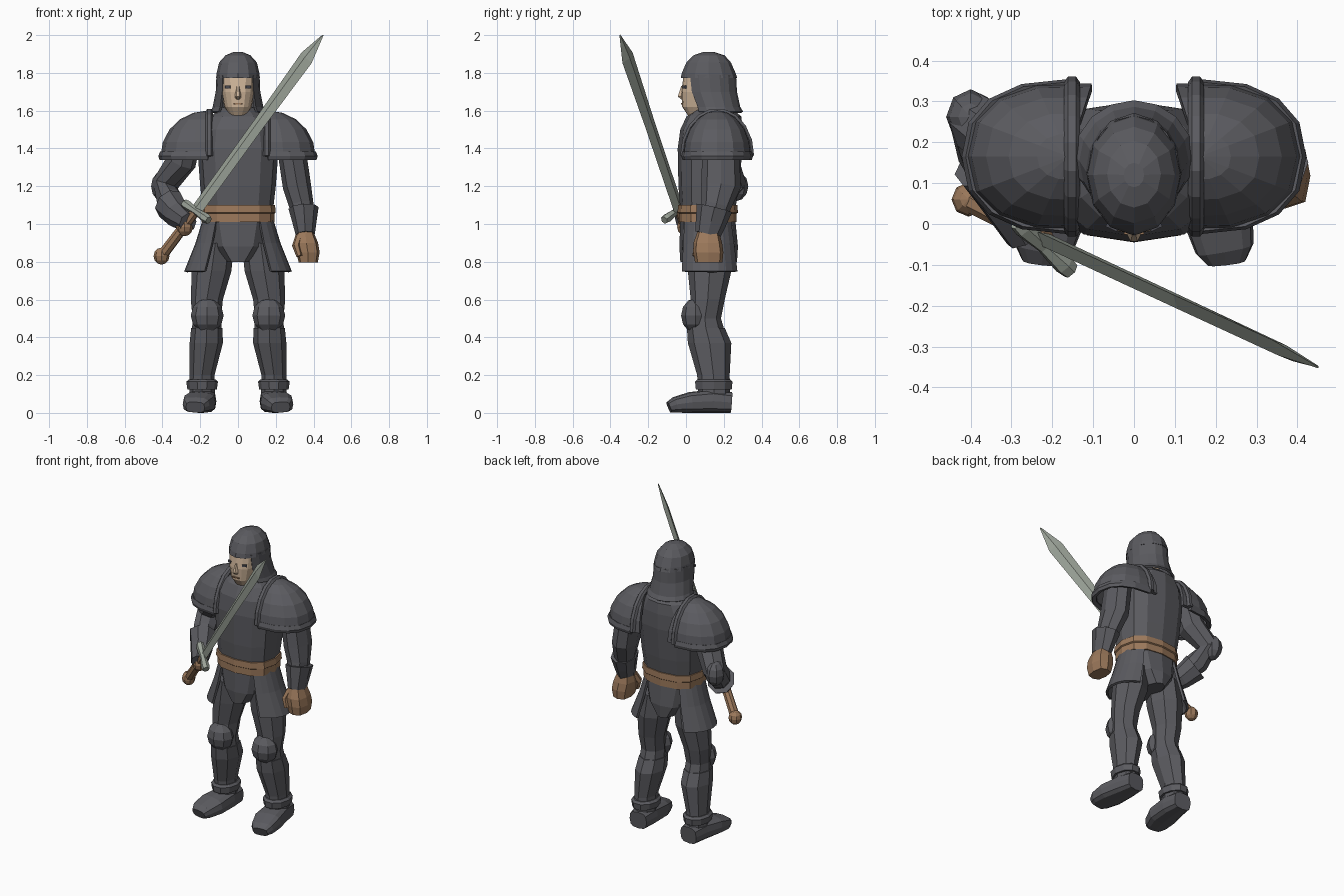
import bpy, bmesh
from math import sin, cos, radians, copysign
from mathutils import Vector, Matrix

if "Cube" in bpy.data.objects:
    bpy.data.objects.remove(bpy.data.objects["Cube"], do_unlink=True)


def material(name, rgb):
    m = bpy.data.materials.new(name)
    m.use_nodes = True
    m.diffuse_color = (*rgb, 1)
    m.node_tree.nodes["Principled BSDF"].inputs["Base Color"].default_value = (*rgb, 1)
    return m


ARMOUR = material("dark iron", (0.105, 0.105, 0.117))
LEATHER = material("brown leather", (0.33, 0.19, 0.105))
SKIN = material("skin", (0.62, 0.46, 0.32))
STEEL = material("pale steel", (0.33, 0.365, 0.315))
EYE = material("eye grey", (0.07, 0.07, 0.085))
UP = (0, 0, 1)


def finish(name, bm, mat, thick=0):
    bmesh.ops.remove_doubles(bm, verts=bm.verts, dist=0.0005)
    bmesh.ops.recalc_face_normals(bm, faces=bm.faces)
    mesh = bpy.data.meshes.new(name)
    bm.to_mesh(mesh)
    bm.free()
    mesh.materials.append(mat)
    ob = bpy.data.objects.new(name, mesh)
    bpy.context.scene.collection.objects.link(ob)
    if thick:
        mod = ob.modifiers.new("thickness", "SOLIDIFY")
        mod.thickness = thick
    return ob


def loft(name, rings, mat, n=10, side=(1, 0, 0), axis=None, power=1, arc=None, thick=0):
    """Skin rings (x, y, z, radius along side, radius across); arc leaves an opening."""
    bm = bmesh.new()
    centres = [Vector(r[:3]) for r in rings]
    rows = []
    for i, ring in enumerate(rings):
        t = Vector(axis) if axis else centres[min(i + 1, len(rings) - 1)] - centres[max(i - 1, 0)]
        t.normalize()
        u = Vector(side)
        u = (u - t * u.dot(t)).normalized()
        v = t.cross(u)
        start, end = arc or (0, 360)
        row = []
        for k in range(n + 1 if arc else n):
            a = radians(start + (end - start) * k / n)
            c, s = (copysign(abs(f) ** power, f) for f in (cos(a), sin(a)))
            p = centres[i] + u * c * ring[3] + v * s * ring[4]
            p.z = max(p.z, 0)
            row.append(bm.verts.new(p))
        rows.append(row)
    for a, b in zip(rows, rows[1:]):
        for k in range(n):
            j = (k + 1) % len(a)
            bm.faces.new((a[k], a[j], b[j], b[k]))
    if not arc:
        bm.faces.new(rows[0])
        bm.faces.new(rows[-1])
    return finish(name, bm, mat, thick)


def solid(name, loc, size, mat, turn=0, ball=True):
    """Faceted ball or box, with half sizes given."""
    bm = bmesh.new()
    m = Matrix.LocRotScale(Vector(loc), Matrix.Rotation(turn, 3, "Z"), Vector(size))
    if ball:
        bmesh.ops.create_uvsphere(bm, u_segments=8, v_segments=6, radius=1, matrix=m)
    else:
        bmesh.ops.create_cube(bm, size=2, matrix=m)
    return finish(name, bm, mat)


def flip(s, rings):
    return [(s * r[0], *r[1:]) for r in rings]


# Torso, belt and hips
loft("torso", [(0, .115, 1.07, .185, .145), (0, .12, 1.2, .2, .16), (0, .128, 1.4, .215, .172),
               (0, .135, 1.5, .2, .165), (0, .148, 1.57, .145, .145), (0, .15, 1.62, .08, .08)],
     ARMOUR, 12, axis=UP, power=.8)
loft("belt", [(0, .115, 1.01, .192, .153), (0, .115, 1.055, .192, .153), (0, .115, 1.06, .2, .16),
              (0, .115, 1.1, .196, .157)], LEATHER, 12, axis=UP, power=.8)
loft("hip_panel", [(0, .115, 1.03, .18, .145), (0, .12, .88, .14, .155), (0, .12, .8, .06, .15)],
     ARMOUR, 12, axis=UP, power=.8)

# Head and helmet
loft("face", [(0, .07, 1.575, .045, .06), (0, .08, 1.62, .072, .1), (0, .09, 1.7, .09, .115),
              (0, .1, 1.79, .095, .112)], SKIN, 16, axis=UP, power=.85)
loft("nose", [(0, -.015, 1.73, .008, .012), (0, -.026, 1.675, .017, .02), (0, -.015, 1.66, .012, .012)],
     SKIN, 6, axis=UP)
solid("mouth", (0, -.022, 1.637), (.025, .004, .004), LEATHER, ball=False)
loft("helmet_dome", [(0, .122, 1.772, .116, .15), (0, .12, 1.8, .113, .142), (0, .12, 1.855, .1, .118),
                     (0, .122, 1.893, .066, .082), (0, .12, 1.91, .025, .03)], ARMOUR, 12, axis=UP)
loft("helmet_guard", [(0, .165, 1.595, .146, .138), (0, .155, 1.62, .134, .132),
                      (0, .13, 1.7, .118, .14), (0, .122, 1.79, .114, .143)],
     ARMOUR, 12, axis=UP, arc=(-45, 225), thick=.014)

# Legs, arms' plates and everything paired
for word, s in (("left", 1), ("right", -1)):
    solid(word + "_eye", (s * .054, -.008, 1.725), (.015, .005, .007), EYE, s * .45, ball=False)
    loft(word + "_skirt_flap", [(0, .115, 1.03, .185, .148), (0, .12, .9, .225, .163),
                                (0, .125, .75, .285, .178)],
         ARMOUR, 8, side=(s, 0, 0), axis=UP, power=.9, arc=(-54, 54), thick=.015)
    loft(word + "_leg", flip(s, [(.12, .12, .9, .1, .115), (.14, .125, .75, .105, .115),
                                 (.165, .115, .6, .085, .09), (.165, .1, .5, .075, .085),
                                 (.165, .105, .45, .078, .095)]), ARMOUR, 8, axis=UP)
    loft(word + "_greave", flip(s, [(.165, .105, .45, .083, .1), (.168, .125, .37, .088, .115),
                                    (.19, .145, .2, .066, .086), (.19, .15, .09, .068, .085)]),
         ARMOUR, 8, axis=UP)
    solid(word + "_knee_plate", (s * .163, .05, .515), (.087, .076, .092), ARMOUR)
    loft(word + "_ankle_band", flip(s, [(.19, .147, .125, .078, .1), (.19, .147, .165, .084, .104),
                                        (.19, .147, .178, .07, .09)]), ARMOUR, 10, axis=UP)
    loft(word + "_boot", flip(s, [(.185, .24, .055, .06, .055), (.19, .14, .062, .076, .062),
                                  (.205, .02, .055, .087, .055), (.222, -.06, .042, .072, .042),
                                  (.226, -.09, .03, .05, .03)]), ARMOUR, 12, power=.65)

    # Shoulder plate with rolled edges
    dome = [(s * .16, .165, 1.36 + .24 * sin(radians(f)), .25 * cos(radians(f)), .182 * cos(radians(f)))
            for f in (0, 18, 36, 54, 72, 88)]
    loft(word + "_shoulder_plate", dome, ARMOUR, 8, side=(s, 0, 0), axis=UP, power=.85,
         arc=(-100, 100), thick=.02)
    loft(word + "_shoulder_rim", [(s * .16, .165, 1.34, .256, .184), (s * .16, .165, 1.36, .262, .19),
                                  (s * .16, .165, 1.385, .252, .183)],
         ARMOUR, 8, side=(s, 0, 0), axis=UP, power=.85, arc=(-90, 90), thick=.025)
    arch = [(s * .152, .165 + .182 * cos(radians(f)), 1.36 + .24 * sin(radians(f)), .02, .016)
            for f in range(0, 181, 20)]
    loft(word + "_shoulder_collar", arch, ARMOUR, 6)

# Left arm, hanging with a closed fist
loft("left_arm", [(.27, .17, 1.47, .08, .09), (.29, .185, 1.35, .075, .1), (.312, .185, 1.2, .075, .105),
                  (.335, .16, 1.1, .065, .08), (.355, .12, .95, .045, .06)], ARMOUR, 8)
loft("left_cuff", [(.347, .15, 1.085, .08, .096), (.352, .132, 1.01, .064, .082),
                   (.356, .115, .945, .051, .068)], ARMOUR, 8)
loft("left_fist", [(.355, .118, .965, .042, .055), (.362, .115, .9, .062, .076),
                   (.37, .118, .85, .062, .08), (.372, .12, .795, .05, .072)],
     LEATHER, 8, axis=UP, power=.65)
loft("left_thumb", [(.325, .085, .935, .022, .025), (.308, .06, .885, .022, .024),
                    (.325, .05, .83, .016, .018)], LEATHER, 6)

# Right arm, bent forward around the sword grip
loft("right_arm", [(-.27, .17, 1.47, .08, .09), (-.3, .19, 1.33, .08, .09), (-.385, .245, 1.21, .07, .078),
                   (-.365, .17, 1.13, .068, .075), (-.285, .02, 1.01, .05, .05)], ARMOUR, 8)
solid("right_elbow_plate", (-.4, .262, 1.2), (.06, .068, .08), ARMOUR)
loft("right_cuff", [(-.362, .15, 1.105, .085, .09), (-.32, .075, 1.05, .07, .074),
                    (-.265, -.03, 1.005, .05, .056)], ARMOUR, 8)
solid("right_hand", (-.283, -.002, .985), (.045, .045, .05), LEATHER)

# Sword: grip, pommel, guard and diamond-section blade
base, tip, end = Vector((-.215, -.04, 1.08)), Vector((.45, -.35, 2)), Vector((-.405, .06, .83))
across = Vector((.065, -.06, -.045))
loft("sword_grip", [(*end, .03, .03), (*end.lerp(base, .5), .028, .028), (*base, .025, .025)],
     LEATHER, 8)
solid("sword_pommel", end, (.042, .042, .045), LEATHER)
guard = base + Vector((-.005, -.015, -.015))
loft("sword_guard", [(*(guard + across * f), r, r) for f, r in
                     ((-1, .022), (-.75, .026), (0, .018), (.75, .026), (1, .022))],
     STEEL, 6, side=tip - base)
loft("sword_blade", [(*base.lerp(tip, f), w, h) for f, w, h in
                     ((0, .037, .018), (.5, .039, .017), (.87, .047, .016), (1, .004, .003))],
     STEEL, 4, side=across, axis=tip - base)
